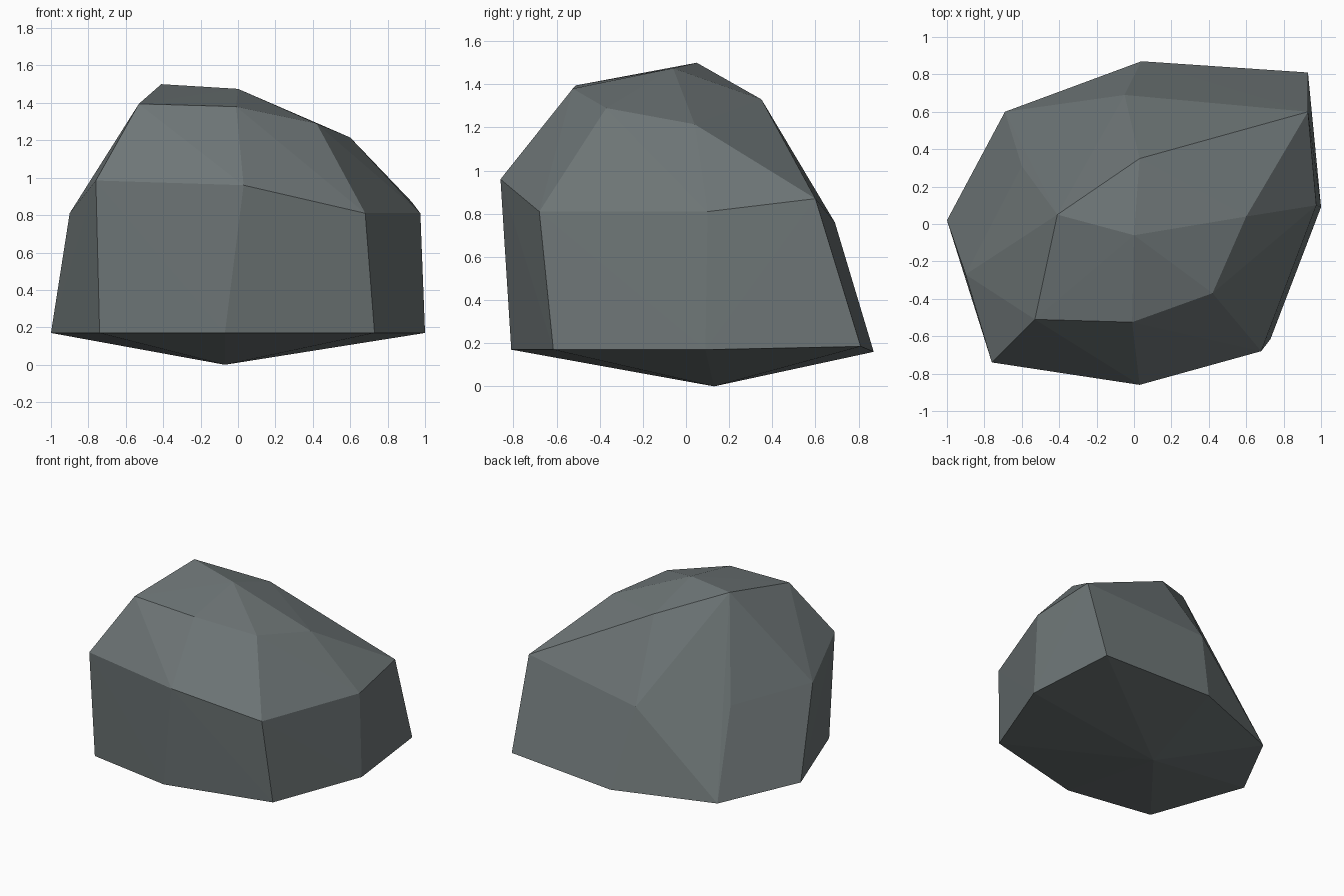
import bpy, bmesh

if "Cube" in bpy.data.objects:
    bpy.data.objects.remove(bpy.data.objects["Cube"])

# A convex, faceted boulder: three irregular rings plus a crown and a foot point
base_ring = [(1.0, .09, .17), (.93, .81, .185), (.04, .87, .16), (-.69, .60, .145),
             (-1.0, .02, .17), (-.74, -.70, .17), (-.07, -.81, .17), (.73, -.615, .17)]
waist_ring = [(.975, .10, .81), (.93, .60, .87), (-.05, .69, .76), (-.60, .31, .77),
              (-.90, -.27, .81), (-.76, -.74, .985), (.03, -.86, .96), (.68, -.68, .81)]
shoulder_ring = [(.60, .04, 1.215), (.03, .35, 1.33), (-.41, .05, 1.50),
                 (-.53, -.51, 1.395), (-.01, -.525, 1.38), (.42, -.37, 1.29)]
crown, foot = (0, -.06, 1.475), (-.07, .13, 0)

bm = bmesh.new()
for p in base_ring + waist_ring + shoulder_ring + [crown, foot]:
    bm.verts.new(p)
bmesh.ops.convex_hull(bm, input=bm.verts[:])
bmesh.ops.recalc_face_normals(bm, faces=bm.faces[:])

mesh = bpy.data.meshes.new("boulder")
bm.to_mesh(mesh)
bm.free()

# Stone colour
stone = bpy.data.materials.new("slate grey stone")
stone.diffuse_color = (.155, .18, .183, 1)
stone.use_nodes = True
stone.node_tree.nodes["Principled BSDF"].inputs["Base Color"].default_value = stone.diffuse_color
mesh.materials.append(stone)

boulder = bpy.data.objects.new("boulder", mesh)
bpy.context.collection.objects.link(boulder)
